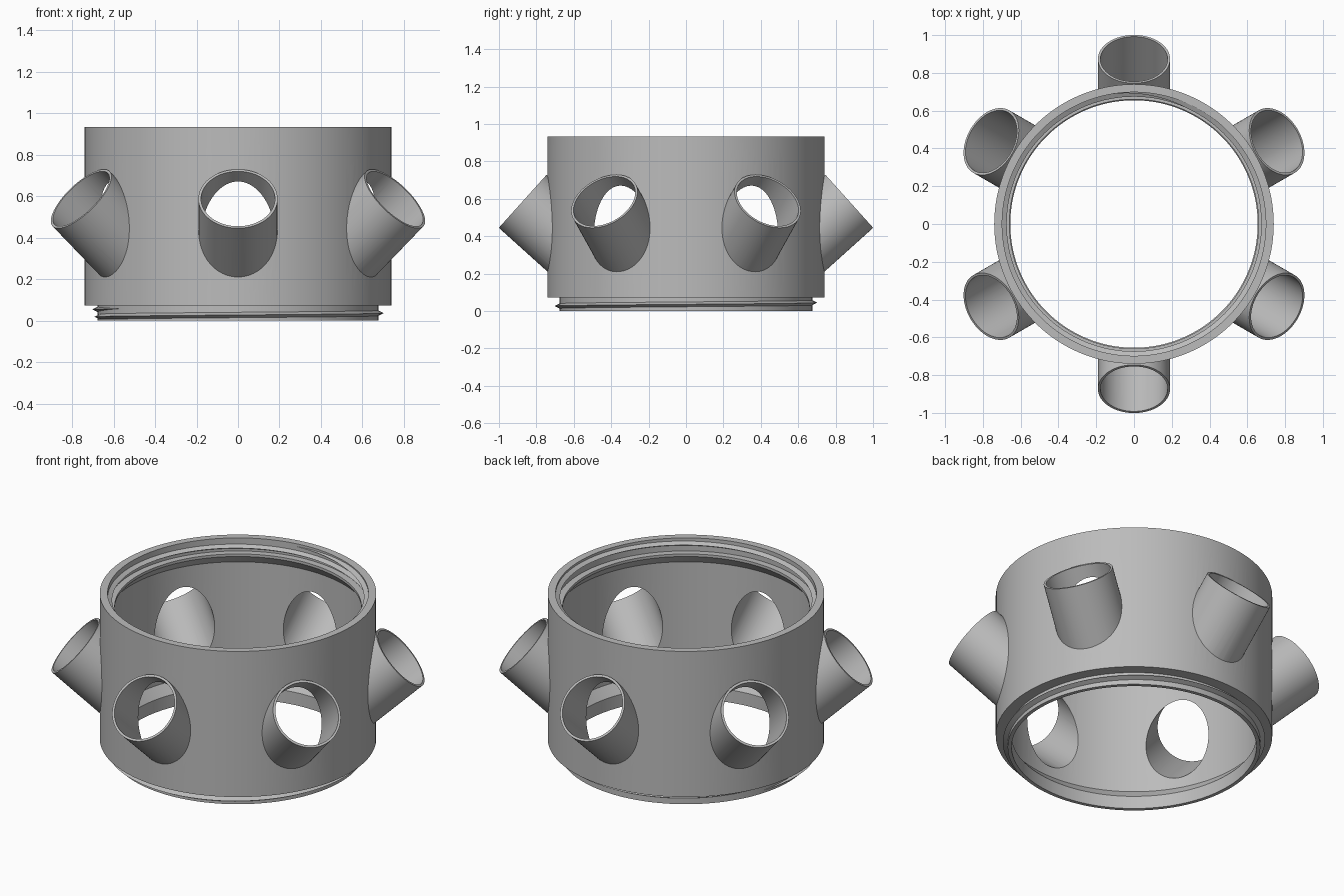
import bpy, bmesh
from math import cos, sin, pi, radians
from mathutils import Matrix, Vector

if "Cube" in bpy.data.objects:
    bpy.data.objects.remove(bpy.data.objects["Cube"], do_unlink=True)

GREY = (0.5, 0.5, 0.5, 1)
grey = bpy.data.materials.new("plain grey")
grey.diffuse_color = GREY
grey.use_nodes = True
grey.node_tree.nodes["Principled BSDF"].inputs["Base Color"].default_value = GREY

SEGMENTS = 128


def finish(name, bm):
    bmesh.ops.recalc_face_normals(bm, faces=bm.faces)
    mesh = bpy.data.meshes.new(name)
    bm.to_mesh(mesh)
    bm.free()
    mesh.materials.append(grey)
    obj = bpy.data.objects.new(name, mesh)
    bpy.context.collection.objects.link(obj)
    return obj


def activate(obj):
    bpy.ops.object.select_all(action="DESELECT")
    obj.select_set(True)
    bpy.context.view_layer.objects.active = obj


def lathe(name, profile):
    """Solid of revolution from (radius, height) points, capped at both ends."""
    bm = bmesh.new()
    rings = []
    for r, z in profile:
        rings.append([bm.verts.new((r * cos(2 * pi * i / SEGMENTS), r * sin(2 * pi * i / SEGMENTS), z))
                      for i in range(SEGMENTS)])
    for low, high in zip(rings, rings[1:]):
        for i in range(SEGMENTS):
            j = (i + 1) % SEGMENTS
            bm.faces.new((low[i], low[j], high[j], high[i]))
    bm.faces.new(rings[0])
    bm.faces.new(rings[-1])
    return finish(name, bm)


def rod(name, angle, radius, inner, outer):
    """Tilted cylinder; inner and outer are distances along its axis from the mouth."""
    tilt = radians(42)
    axis = Vector((cos(angle) * cos(tilt), sin(angle) * cos(tilt), sin(tilt)))
    mouth = Vector((0.873 * cos(angle), 0.873 * sin(angle), 0.587))
    place = Matrix.Translation(mouth + axis * (inner + outer) / 2) @ axis.to_track_quat("Z", "Y").to_matrix().to_4x4()
    bm = bmesh.new()
    bmesh.ops.create_cone(bm, cap_ends=True, segments=64, radius1=radius, radius2=radius,
                          depth=outer - inner, matrix=place)
    return finish(name, bm)


def thread(name, base, peak, start_z, pitch, turns, start_angle):
    """Helical ridge with a triangular section and tapered ends."""
    bm = bmesh.new()
    steps = int(SEGMENTS * turns)
    rows = []
    for i in range(steps + 1):
        t = i / steps
        a = start_angle + 2 * pi * turns * t
        grow = max(0.05, min(1, t * 12, (1 - t) * 12))
        z = start_z + pitch * turns * t
        crest = base + (peak - base) * grow
        half = 0.014 * grow
        rows.append([bm.verts.new((r * cos(a), r * sin(a), z + dz))
                     for r, dz in ((base, -half), (crest, 0), (base, half))])
    for p, q in zip(rows, rows[1:]):
        for k in range(3):
            n = (k + 1) % 3
            bm.faces.new((p[k], p[n], q[n], q[k]))
    bm.faces.new(rows[0])
    bm.faces.new(rows[-1])
    obj = finish(name, bm)
    activate(obj)
    bpy.ops.object.shade_smooth_by_angle(angle=radians(30))


def combine(target, tool, operation):
    mod = target.modifiers.new(operation, "BOOLEAN")
    mod.operation = operation
    mod.solver = "EXACT"
    mod.object = tool
    activate(target)
    bpy.ops.object.modifier_apply(modifier=mod.name)
    bpy.data.objects.remove(tool, do_unlink=True)


# Outer shell with a narrower collar at the bottom
body = lathe("ported_ring_body", [(0.676, 0), (0.676, 0.072), (0.74, 0.072), (0.74, 0.932)])

# Six angled pipe stubs
port_angles = [radians(-90 + 60 * k) for k in range(6)]
for a in port_angles:
    combine(body, rod("pipe", a, 0.191, -0.5, 0), "UNION")

# Hollow inside, with a lip at each end and a socket at the top
cavity = lathe("cavity", [(0.655, -0.1), (0.655, 0.075), (0.70, 0.13), (0.70, 0.79),
                          (0.66, 0.84), (0.66, 0.855), (0.698, 0.855), (0.698, 1.0)])
combine(body, cavity, "DIFFERENCE")

# Bores through the pipes
for a in port_angles:
    combine(body, rod("bore", a, 0.178, -0.55, 0.1), "DIFFERENCE")
activate(body)
bpy.ops.object.shade_smooth_by_angle(angle=radians(30))

# Screw threads: outside the collar and inside the top socket
thread("collar_thread", 0.674, 0.702, 0.016, 0.036, 1.15, radians(160))
thread("socket_thread", 0.70, 0.674, 0.873, 0.036, 1.2, radians(30))
